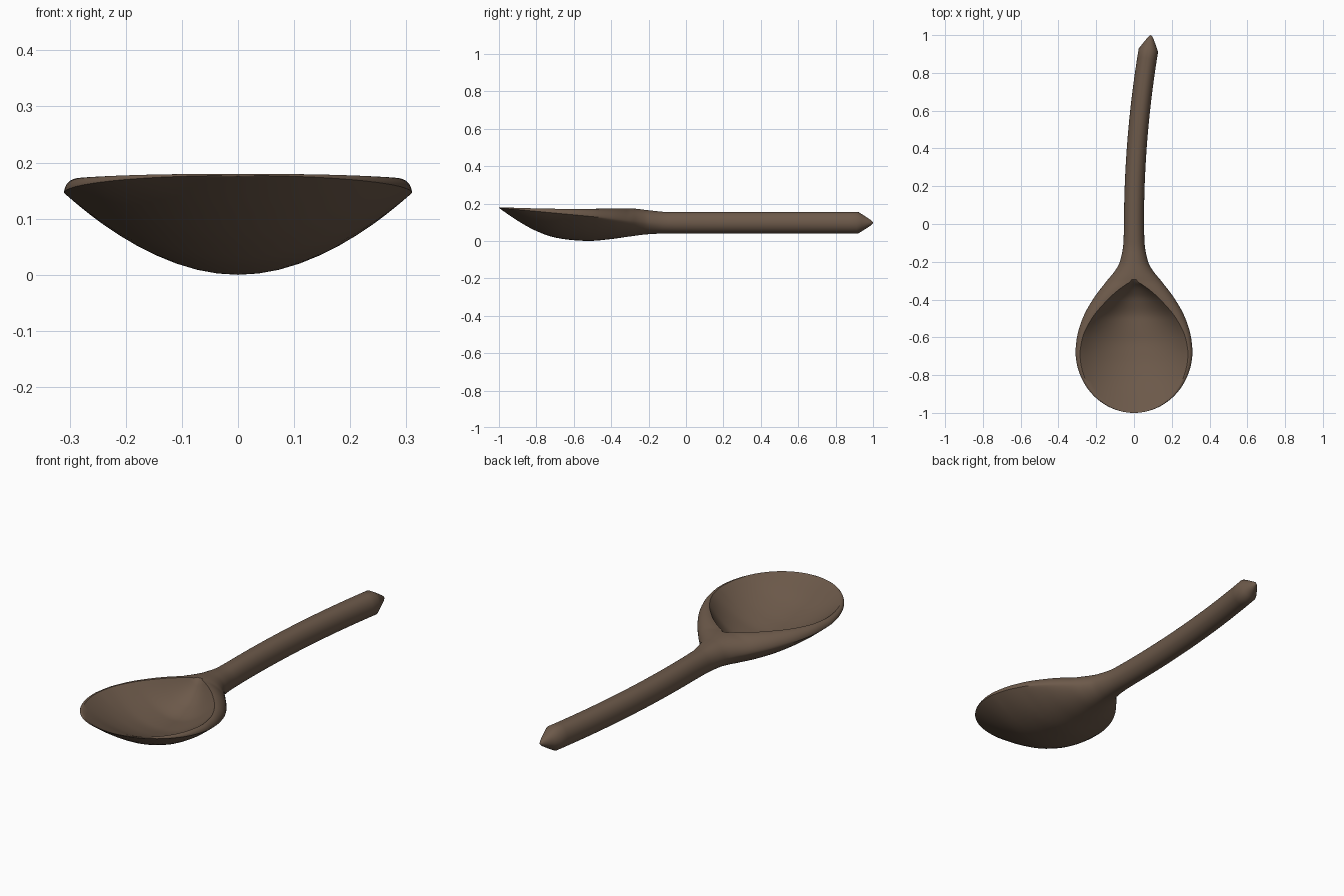
import bpy, bmesh, math

if "Cube" in bpy.data.objects:
    bpy.data.objects.remove(bpy.data.objects["Cube"])


def curve(pts):
    """Monotone smooth interpolation through (y, value) points."""
    n = len(pts)
    sec = [(pts[i + 1][1] - pts[i][1]) / (pts[i + 1][0] - pts[i][0]) for i in range(n - 1)]
    m = [sec[0]]
    for a, b in zip(sec, sec[1:]):
        m.append(2 * a * b / (a + b) if a * b > 0 else 0.0)
    m.append(sec[-1])

    def f(y):
        if y <= pts[0][0]:
            return pts[0][1]
        if y >= pts[-1][0]:
            return pts[-1][1]
        i = max(k for k in range(n - 1) if pts[k][0] <= y)
        h = pts[i + 1][0] - pts[i][0]
        t = (y - pts[i][0]) / h
        return ((2*t**3 - 3*t**2 + 1) * pts[i][1] + (t**3 - 2*t**2 + t) * h * m[i]
                + (3*t**2 - 2*t**3) * pts[i + 1][1] + (t**3 - t**2) * h * m[i + 1])
    return f


# Profiles along the spoon
half_width = curve([(-.67, .31), (-.6, .302), (-.5, .272), (-.4, .218), (-.3, .143),
                    (-.25, .102), (-.2, .075), (-.1, .056), (0, .053), (1, .052)])
cavity_ratio = curve([(-1, .97), (-.85, .94), (-.67, .92), (-.6, .9), (-.5, .82),
                      (-.4, .64), (-.35, .46), (-.32, .27), (-.3, .1), (1, .1)])
edge_z = curve([(-1, .177), (-.67, .146), (-.5, .13), (-.2, .1), (-.1, .097), (1, .097)])
rim_z = curve([(-1, .18), (-.8, .174), (-.6, .171), (-.3, .174), (-.2, .164),
               (-.1, .155), (1, .155)])
under_z = curve([(-1, .176), (-.9, .108), (-.8, .053), (-.7, .018), (-.6, .004), (-.52, 0),
                 (-.4, .01), (-.3, .024), (-.2, .036), (-.1, .04), (1, .04)])
floor_z = curve([(-1, .178), (-.9, .135), (-.8, .09), (-.7, .06), (-.6, .045), (-.5, .045),
                 (-.4, .075), (-.34, .12), (-.3, .173)])
roundness = curve([(-.5, 0), (-.3, .45), (-.12, 1)])


def section(y, scale=1.0):
    """Closed cross-section ring at y: underside, right lip, cavity, left lip."""
    w = half_width(y)
    if y < -.67:
        w = .31 * math.sqrt(max(0, 1 - ((y + .67) / .33) ** 2))
    ze, zt, zb, r = edge_z(y), rim_z(y), under_z(y), roundness(y)
    zf = min(floor_z(y), zt) if y < -.3 else zt
    wi = w * cavity_ratio(y)
    pts = []
    for i in range(24):
        t = -math.cos(math.pi * i / 24)
        bowl = zb + (ze - zb) * t * t
        shaft = ze - (ze - zb) * math.sqrt(max(0, 1 - t * t))
        pts.append((w * t, bowl * (1 - r) + shaft * r))
    lip = [(wi + (w - wi) * math.cos(a), ze + (zt - ze) * math.sin(a))
           for a in (math.pi / 2 * i / 10 for i in range(10))]
    pts += lip
    for i in range(21):
        t = 1 - i / 10
        pts.append((wi * t, zf + (zt - zf) * t * t))
    pts += [(-x, z) for x, z in reversed(lip[1:])]
    # follow the bend of the handle
    cx, slope = (.09 * y * y, .18 * y) if y > 0 else (0, 0)
    th = math.atan(slope)
    return [(cx + x * scale * math.cos(th), y - x * scale * math.sin(th),
             .097 + (z - .097) * scale if scale < 1 else z) for x, z in pts]


# Stations: rounded bowl front, bowl, neck, handle, pointed end
stations = [(-.67 - .33 * math.cos(math.pi / 2 * i / 24), 1) for i in range(24)]
stations += [(-.67 + .0125 * i, 1) for i in range(48)]
stations += [(-.07 + .99 * i / 24, 1) for i in range(25)]
stations += [(.945, .74), (.97, .46), (.988, .25), (.997, .1)]

bm = bmesh.new()
rings = [[bm.verts.new(p) for p in section(y, s)] for y, s in stations]
for a, b in zip(rings, rings[1:]):
    for i in range(len(a)):
        j = (i + 1) % len(a)
        bm.faces.new((a[i], a[j], b[j], b[i]))
tip = bm.verts.new((.09, 1, .097))
last = rings[-1]
for i in range(len(last)):
    bm.faces.new((last[i], last[(i + 1) % len(last)], tip))
bmesh.ops.remove_doubles(bm, verts=bm.verts, dist=1e-5)
bmesh.ops.recalc_face_normals(bm, faces=bm.faces)
mesh = bpy.data.meshes.new("spoon")
bm.to_mesh(mesh)
bm.free()

# Dark wood
wood = bpy.data.materials.new("dark_wood")
wood.diffuse_color = (.15, .1, .068, 1)
wood.use_nodes = True
wood.node_tree.nodes["Principled BSDF"].inputs["Base Color"].default_value = wood.diffuse_color
mesh.materials.append(wood)
spoon = bpy.data.objects.new("spoon", mesh)
bpy.context.collection.objects.link(spoon)
bpy.context.view_layer.objects.active = spoon
spoon.select_set(True)
bpy.ops.object.shade_smooth_by_angle(angle=math.radians(35))
